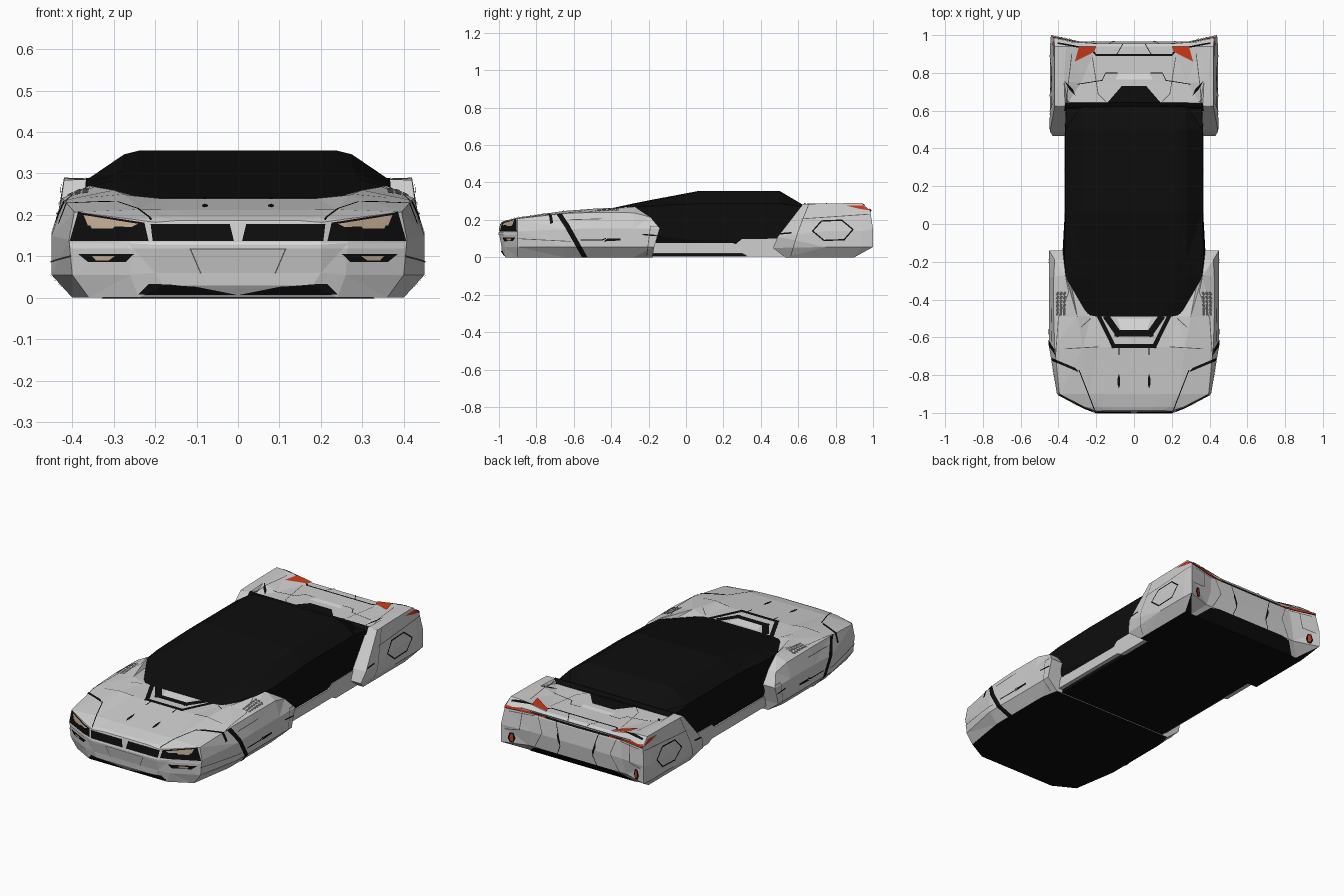
import bpy, bmesh, math
from mathutils import Vector

if "Cube" in bpy.data.objects:
    bpy.data.objects.remove(bpy.data.objects["Cube"])


def material(name, rgb):
    m = bpy.data.materials.new(name)
    m.diffuse_color = (*rgb, 1)
    m.use_nodes = True
    m.node_tree.nodes["Principled BSDF"].inputs["Base Color"].default_value = m.diffuse_color
    return m


GREY = material("light_grey_paint", (0.62, 0.62, 0.62))
BLACK = material("black_glass", (0.004, 0.004, 0.004))
SEAM = material("dark_grey_seam", (0.10, 0.10, 0.10))
BEIGE = material("beige_lamp", (0.56, 0.42, 0.30))
RED = material("red_lamp", (0.62, 0.04, 0.01))
WHITE = material("pale_trim", (0.80, 0.80, 0.80))


def finish(bm, name, *mats):
    me = bpy.data.meshes.new(name)
    bm.to_mesh(me)
    bm.free()
    ob = bpy.data.objects.new(name, me)
    bpy.context.collection.objects.link(ob)
    for m in mats:
        me.materials.append(m)
    return ob


def loft(name, stations, mat):
    """Skin half sections (x, z[, own y]) along y, mirrored in x, black underneath."""
    bm = bmesh.new()
    rings = []
    for y, pts in stations:
        half = [(p[0], p[2] if len(p) > 2 else y, p[1]) for p in pts]
        ring = half + [(-a, b, c) for a, b, c in reversed(half)]
        rings.append([bm.verts.new(c) for c in ring])
    n = len(rings[0])
    for a, b in zip(rings, rings[1:]):
        for i in range(n):
            j = (i + 1) % n
            bm.faces.new((a[i], a[j], b[j], b[i]))
    for r in (rings[0], rings[-1]):
        for i in range(n // 2 - 1):
            bm.faces.new((r[i], r[i + 1], r[n - 2 - i], r[n - 1 - i]))
    bmesh.ops.triangulate(bm, faces=bm.faces[:])
    bmesh.ops.recalc_face_normals(bm, faces=bm.faces[:])
    for f in bm.faces:
        f.material_index = int(f.normal.z < -0.85)
    return finish(bm, name, mat, BLACK)


def decal(name, src, view, polys, mat, off=0.003):
    """Thin surface detail: the source skin clipped to convex outlines, on both sides."""
    out = bmesh.new()
    for poly in polys:
        for s in (1, -1):
            d, lift = {
                "front": (Vector((0, -1, 0)), lambda p: Vector((s * p[0], 0, p[1]))),
                "back": (Vector((0, 1, 0)), lambda p: Vector((s * p[0], 0, p[1]))),
                "side": (Vector((s, 0, 0)), lambda p: Vector((0, p[0], p[1]))),
                "top": (Vector((0, 0, 1)), lambda p: Vector((s * p[0], p[1], 0))),
            }[view]
            pts = [lift(p) for p in poly]
            mid = sum(pts, Vector()) / len(pts)
            bm = bmesh.new()
            bm.from_mesh(src.data)
            bm.normal_update()
            bad = [f for f in bm.faces if f.normal.dot(d) < 0.15]
            bmesh.ops.delete(bm, geom=bad, context="FACES")
            for a, b in zip(pts, pts[1:] + pts[:1]):
                no = (b - a).cross(d)
                if no.dot(mid - a) > 0:
                    no = -no
                bmesh.ops.bisect_plane(bm, geom=bm.verts[:] + bm.edges[:] + bm.faces[:],
                                       plane_co=a, plane_no=no.normalized(), clear_outer=True)
            bm.normal_update()
            for v in bm.verts:
                v.co += v.normal * off
            for f in bm.faces:
                f.material_index = 0
            tmp = bpy.data.meshes.new("tmp")
            bm.to_mesh(tmp)
            bm.free()
            out.from_mesh(tmp)
            bpy.data.meshes.remove(tmp)
    return finish(out, name, mat)


def strokes(w, *pts):
    """Path turned into quads of width w."""
    quads = []
    for a, b in zip(pts, pts[1:]):
        a, b = Vector(a), Vector(b)
        t = (b - a).normalized() * w / 2
        n = Vector((-t.y, t.x))
        quads.append([a - t + n, b + t + n, b + t - n, a - t - n])
    return quads


# Front body shell: nose, hood and fenders
front = loft("front_body", [
    (-1.0, [(.18, .03, -.985), (.20, .06, -.987), (.20, .128), (.20, .182, -.99), (.15, .186, -.988), (.10, .187, -.988)]),
    (-.97, [(.24, .0, -.965), (.26, .055), (.265, .132, -.975), (.26, .19), (.18, .194), (.12, .195)]),
    (-.90, [(.36, .0), (.40, .055), (.408, .14), (.395, .207), (.24, .213), (.15, .212)]),
    (-.65, [(.40, .0), (.45, .055), (.45, .15), (.42, .235), (.27, .248), (.19, .24)]),
    (-.49, [(.40, .0), (.45, .055), (.45, .155), (.425, .24), (.30, .26), (.23, .24)]),
    (-.28, [(.40, .0), (.45, .055), (.45, .155), (.425, .238), (.36, .27), (.34, .24)]),
    (-.15, [(.38, .0, -.18), (.45, .055, -.17), (.45, .155, -.14), (.42, .215, -.19), (.365, .268, -.27), (.345, .22, -.26)]),
], GREY)

# Rear body shell: raised fenders, deck and recessed tail
rear = loft("rear_body", [
    (.50, [(.40, .0, .53), (.43, .05, .465), (.445, .11, .49), (.42, .284, .625), (.365, .286, .63), (.35, .264, .64)]),
    (.75, [(.40, .0), (.445, .055), (.445, .14), (.42, .288), (.37, .288), (.28, .262)]),
    (.94, [(.40, .0, .9), (.445, .055), (.445, .14), (.42, .29), (.36, .288), (.20, .262)]),
    (1.0, [(.36, .0, .9), (.44, .055), (.44, .15), (.425, .25, .985), (.34, .258, .965), (.19, .252, .955)]),
    (.95, [(.27, .0, .9), (.30, .055, .955), (.28, .14, .965), (.27, .225, .955), (.24, .24), (.185, .246)]),
], GREY)

# Dark cabin with the windscreen and side glass
loft("cabin", [
    (-.49, [(.24, .1), (.24, .2), (.24, .238), (.20, .240), (.15, .242)]),
    (-.28, [(.34, .02), (.36, .1), (.362, .268), (.29, .285), (.23, .288)]),
    (-.18, [(.34, .02), (.38, .12), (.368, .274), (.28, .304), (.235, .308)]),
    (.07, [(.34, .02), (.366, .09), (.362, .287), (.275, .346), (.24, .355)]),
    (.50, [(.34, .02), (.366, .09), (.362, .287), (.275, .346), (.24, .355)]),
    (.64, [(.34, .02), (.362, .09), (.36, .268), (.27, .270), (.10, .272)]),
], BLACK)

# Floor pan and side sills
loft("floor_pan", [(y, [(.345, .003), (.345, .06)]) for y in (-.3, .6)], BLACK)
for s, side in ((1, "right"), (-1, "left")):
    bm = bmesh.new()
    loop = [(-.2, .02), (.30, .02), (.33, .004), (.54, .004), (.54, .10), (.30, .098), (.27, .075), (-.2, .078)]
    f = bm.faces.new([bm.verts.new((s * .33, y, z)) for y, z in loop])
    ext = bmesh.ops.extrude_face_region(bm, geom=[f])["geom"]
    bmesh.ops.translate(bm, vec=(s * .039, 0, 0), verts=[v for v in ext if isinstance(v, bmesh.types.BMVert)])
    bmesh.ops.recalc_face_normals(bm, faces=bm.faces[:])
    finish(bm, side + "_sill", GREY)

# Nose: grille, headlamps, lower lamps, air intake
decal("front_grille", front, "front", [
    [(.01, .137), (.205, .137), (.21, .178), (.02, .178)],
    [(.215, .137), (.405, .137), (.385, .206), (.225, .181)]], BLACK)
decal("headlamps", front, "front", [
    [(.24, .178), (.37, .199), (.36, .174), (.255, .17)],
    [(.29, .176), (.355, .176), (.35, .166), (.30, .166)]], BEIGE, .006)
decal("lower_lamp_housing", front, "front", [[(.25, .106), (.385, .106), (.36, .086), (.27, .086)]], BLACK)
decal("lower_lamps", front, "front", [[(.295, .101), (.35, .101), (.34, .09), (.31, .09)]], BEIGE, .006)
decal("air_intake", front, "front", [[(0, .008), (.24, .008), (.215, .034), (.13, .034), (.10, .028), (0, .022)]], BLACK)
decal("bumper_ledge", front, "front", [[(0, .119), (.40, .119), (.405, .133), (0, .133)]], WHITE)
decal("bumper_seam", front, "front", strokes(.003, (0, .118), (.115, .118), (.09, .06)), SEAM)

# Hood scoop, slots and seams
decal("hood_scoop", front, "top",
      strokes(.022, (.185, -.49), (.108, -.645), (0, -.645)) +
      strokes(.034, (.14, -.50), (.085, -.578), (0, -.578)), BLACK)
decal("hood_scoop_lip", front, "top", [[(0, -.50), (.09, -.50), (.07, -.56), (0, -.56)]], WHITE)
decal("hood_slots", front, "top",
      [[(.08, -.79), (.087, -.82), (.087, -.85), (.08, -.87), (.073, -.85), (.073, -.82)]] +
      strokes(.006, (.08, -.65), (.08, -.69)) +
      [[(.43, -.71), (.43, -.725), (.29, -.785), (.31, -.762)]] +
      strokes(.005, (.29, -.775), (.21, -.98)), BLACK)
decal("hood_seams", front, "top",
      strokes(.004, (.23, -.50), (.28, -.545)) +
      strokes(.004, (.36, -.29), (.345, -.36), (.40, -.50), (.415, -.70)) +
      strokes(.004, (.19, -.65), (.36, -.66)), SEAM)
decal("fender_vents", front, "top",
      [strokes(.013, (.365 + .018 * i + .004 * j / 6, -.365 - .021 * j),
               (.369 + .018 * i, -.372 - .021 * j))[0] for i in range(3) for j in range(6)], SEAM)

# Front fender sides
decal("fender_stripe", front, "side", strokes(.026, (-.69, .25), (-.635, .165), (-.54, .0)), BLACK)
decal("fender_slots", front, "side",
      strokes(.006, (-.56, .092), (-.45, .092), (-.43, .1)) +
      [[(-.44, .085), (-.35, .09), (-.35, .1), (-.42, .1)]] +
      strokes(.007, (-.23, .122), (-.16, .116)), BLACK)
decal("fender_seams", front, "side",
      strokes(.004, (-.62, .2), (-.45, .205)) + strokes(.004, (-.9, .1), (-.62, .085)) +
      strokes(.004, (-.13, .165), (-.19, .165), (-.21, .01)), SEAM)

# Rear deck
decal("deck_glass", rear, "top", [[(0, .60), (.17, .60), (.13, .655), (.065, .73), (0, .73)],
                                  [(0, .60), (.37, .60), (.365, .642), (0, .642)]], BLACK)
decal("deck_line", rear, "top", strokes(.009, (0, .895), (.2, .895), (.23, .925), (.40, .955)) +
      [[(.31, .68), (.325, .715), (.37, .76), (.345, .715)]] +
      strokes(.004, (.09, .80), (.15, .80), (.17, .76), (.30, .74)) +
      strokes(.004, (.09, .90), (.06, .95)), BLACK)
decal("deck_handle", rear, "top", [[(0, .765), (.10, .765), (.08, .795), (0, .795)]], WHITE)
decal("deck_seams", rear, "top", strokes(.004, (.15, .65), (.19, .69), (.22, .88)) +
      strokes(.004, (.36, .65), (.33, .90)), SEAM)

# Fuel cap outline and rear fender slots
hexa = [(.785 + .108 * math.cos(a), .144 + .06 * math.sin(a)) for a in
        [math.radians(k * 60 + 4) for k in range(7)]]
decal("fuel_cap_outline", rear, "side", strokes(.007, *hexa), BLACK)
decal("rear_fender_slots", rear, "side", strokes(.008, (.50, .125), (.56, .13)) +
      strokes(.006, (.53, .18), (.58, .23)), BLACK)
decal("rear_fender_seams", rear, "side", strokes(.004, (.56, .01), (.60, .14), (.655, .28)) +
      strokes(.004, (.62, .205), (.98, .23)), SEAM)

# Tail lamps, diffuser and tail seams
decal("tail_strip", rear, "back", strokes(.012, (0, .236), (.19, .238), (.43, .248)), BLACK)
decal("tail_lamps", rear, "back", strokes(.010, (.20, .239), (.43, .252)), RED, .006)
decal("tail_lamp_ends", rear, "side", [[(.86, .275), (.945, .277), (.985, .25), (.92, .26)]], RED, .004)
decal("diffuser", rear, "back", [[(0, .0), (.33, .0), (.27, .05), (.22, .058), (0, .058)]], BLACK)
decal("corner_lamp_housing", rear, "back",
      [[(.375, .06), (.395, .06), (.405, .085), (.395, .115), (.375, .115), (.365, .085)]], BLACK)
decal("corner_lamps", rear, "back", [[(.377, .068), (.39, .068), (.395, .087), (.39, .107), (.377, .107)]], RED, .006)
decal("tail_slots", rear, "back", [[(.115, .19), (.12, .16), (.10, .10), (.098, .13)]] +
      strokes(.004, (.13, .23), (.115, .18)) + strokes(.004, (.10, .11), (.12, .06)), BLACK)
decal("tail_seams", rear, "back", strokes(.004, (.24, .23), (.21, .15), (.26, .06)) +
      strokes(.004, (.33, .24), (.34, .14), (.42, .13)), SEAM)
